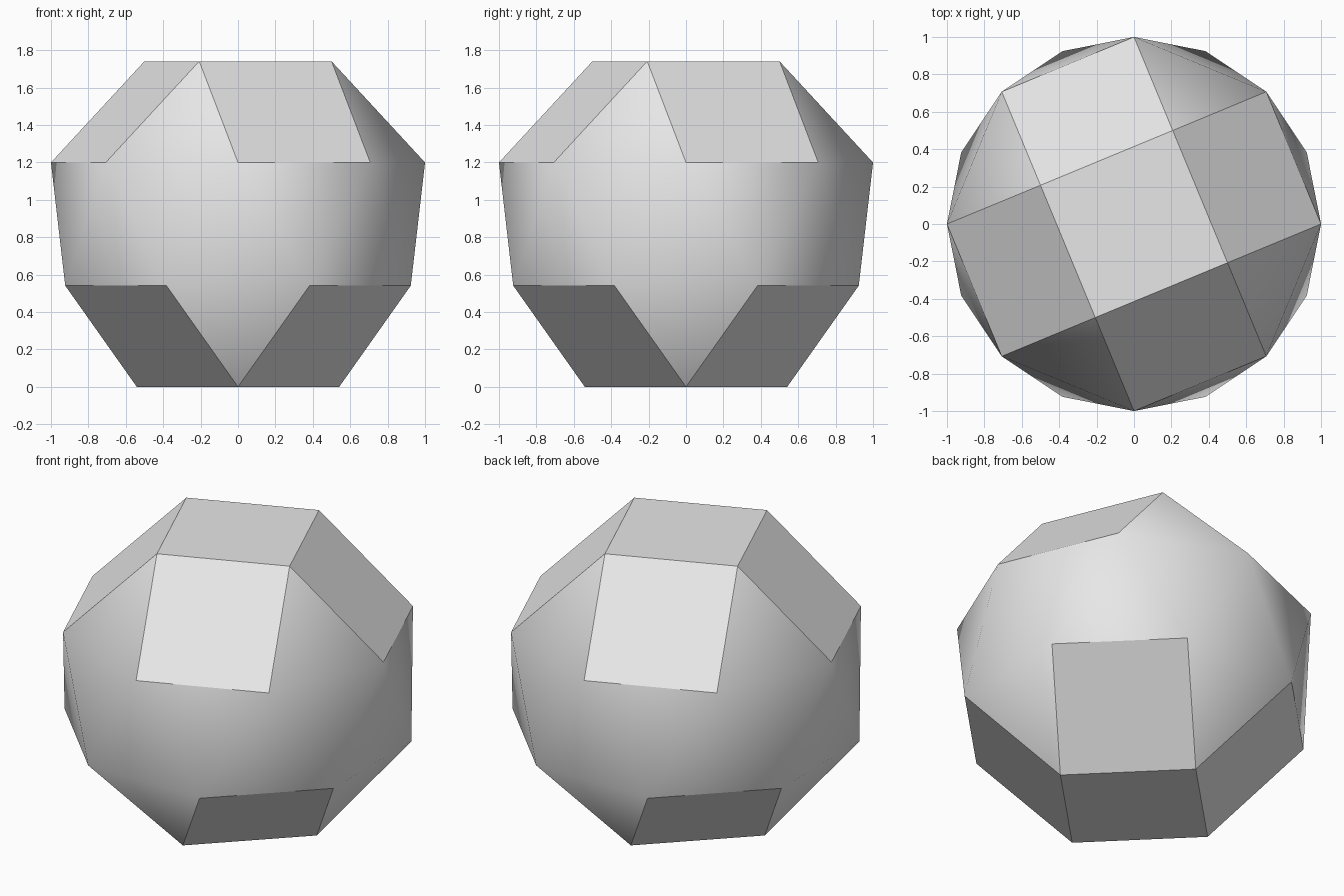
import bpy
import bmesh
from math import cos, sin, radians, sqrt

cube = bpy.data.objects.get("Cube")
if cube:
    bpy.data.objects.remove(cube, do_unlink=True)

# Every edge of the solid equals the side of an octagon of radius 1
EDGE = 2 * sin(radians(22.5))
CUPOLA = EDGE / sqrt(2)        # height of each square cap
BAND = 0.86 * EDGE             # height of the twisted triangle band
SQUARE_R = EDGE / sqrt(2)


def ring(bm, sides, radius, z, turn):
    """Add a regular ring of points, turned by an angle in degrees."""
    for i in range(sides):
        a = radians(turn + 360 * i / sides)
        bm.verts.new((radius * cos(a), radius * sin(a), z))


# Plain grey surface
grey = bpy.data.materials.new("light_grey")
grey.use_nodes = True
colour = (0.8, 0.8, 0.8, 1)
grey.diffuse_color = colour
grey.node_tree.nodes["Principled BSDF"].inputs["Base Color"].default_value = colour

# Two square caps joined by a twisted band of triangles
bm = bmesh.new()
ring(bm, 4, SQUARE_R, 0, 0)
ring(bm, 8, 1, CUPOLA, 22.5)
ring(bm, 8, 1, CUPOLA + BAND, 0)
ring(bm, 4, SQUARE_R, 2 * CUPOLA + BAND, 22.5 + 45)
bmesh.ops.convex_hull(bm, input=bm.verts[:])
bmesh.ops.dissolve_limit(bm, angle_limit=radians(2), verts=bm.verts[:], edges=bm.edges[:])
bmesh.ops.recalc_face_normals(bm, faces=bm.faces[:])

mesh = bpy.data.meshes.new("faceted_solid")
bm.to_mesh(mesh)
bm.free()
mesh.materials.append(grey)
solid = bpy.data.objects.new("faceted_solid", mesh)
bpy.context.collection.objects.link(solid)

# Soften only the shallow edges between triangles
bpy.ops.object.select_all(action="DESELECT")
solid.select_set(True)
bpy.context.view_layer.objects.active = solid
bpy.ops.object.shade_smooth_by_angle(angle=radians(30))
